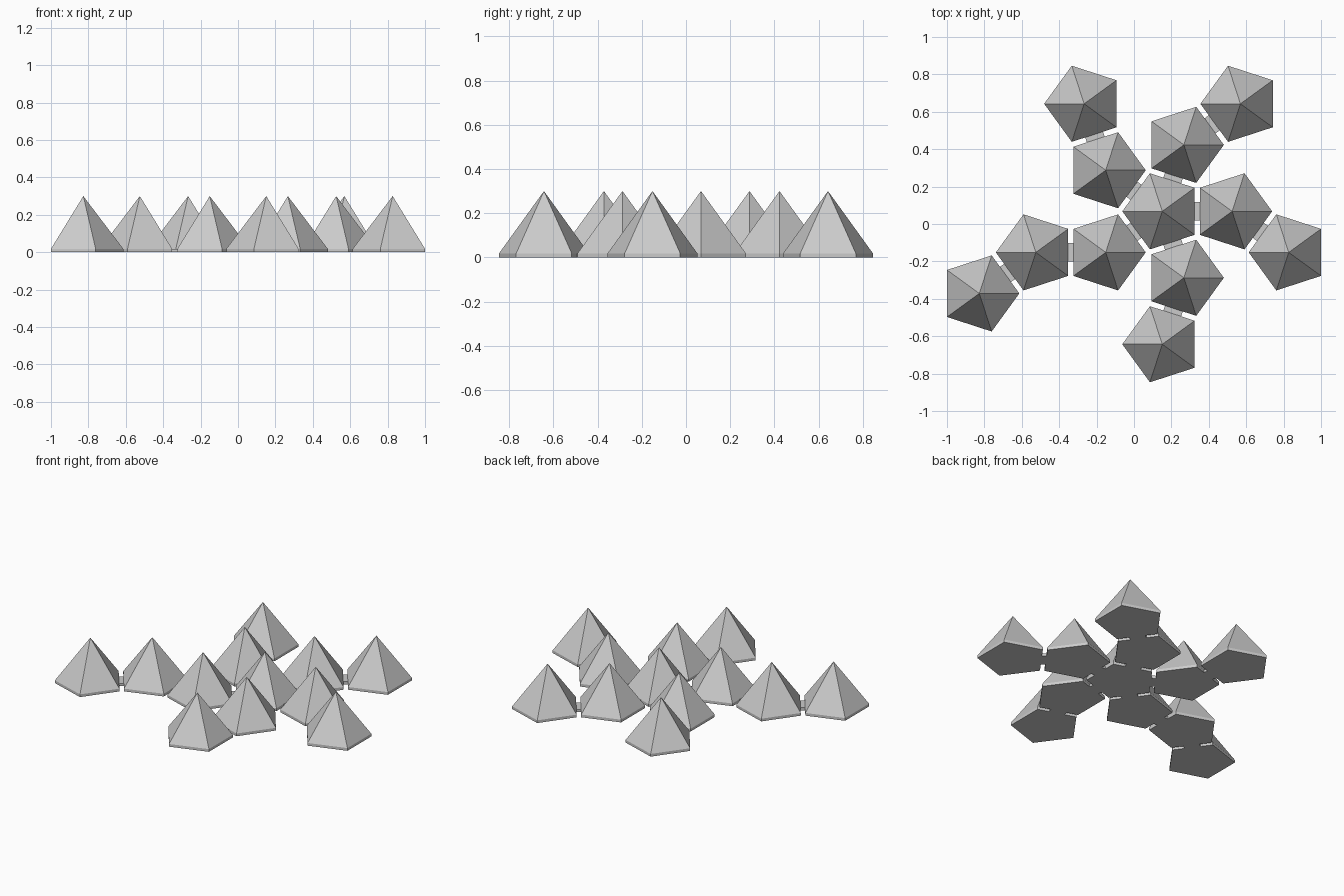
import bpy
import bmesh
from math import cos, sin, radians
from mathutils import Matrix, Vector

cube = bpy.data.objects.get("Cube")
if cube:
    bpy.data.objects.remove(cube, do_unlink=True)

APOTHEM = 0.173
RADIUS = APOTHEM / cos(radians(36))
STEP = (2 - 2 * APOTHEM) / 4.427   # distance between neighbouring centres
RIM = 0.018
HEIGHT = 0.3
HINGE_WIDTH = 0.1

grey = bpy.data.materials.new("light grey")
grey.use_nodes = True
colour = (0.6, 0.6, 0.6, 1)
grey.diffuse_color = colour
grey.node_tree.nodes["Principled BSDF"].inputs["Base Color"].default_value = colour


def add_object(name, bm, matrix):
    bmesh.ops.recalc_face_normals(bm, faces=bm.faces)
    mesh = bpy.data.meshes.new(name)
    bm.to_mesh(mesh)
    bm.free()
    mesh.materials.append(grey)
    obj = bpy.data.objects.new(name, mesh)
    obj.matrix_world = matrix
    bpy.context.collection.objects.link(obj)


def pyramid(centre, turn):
    """Five-sided pyramid on a thin upright rim, first corner along turn."""
    bm = bmesh.new()
    corners = [Vector((cos(radians(72 * i)), sin(radians(72 * i)), 0)) * RADIUS
               for i in range(5)]
    low = [bm.verts.new(c) for c in corners]
    high = [bm.verts.new(c + Vector((0, 0, RIM))) for c in corners]
    apex = bm.verts.new((0, 0, HEIGHT))
    bm.faces.new(low)
    for i in range(5):
        j = (i + 1) % 5
        bm.faces.new((low[i], low[j], high[j], high[i]))
        bm.faces.new((high[i], high[j], apex))
    add_object("pyramid", bm,
               Matrix.Translation(centre) @ Matrix.Rotation(radians(turn), 4, "Z"))


def hinge(start, end, angle):
    """Small flat tab bridging the gap between two pyramids."""
    bm = bmesh.new()
    bmesh.ops.create_cube(bm, size=1)
    bmesh.ops.scale(bm, verts=bm.verts,
                    vec=(STEP - 2 * APOTHEM, HINGE_WIDTH, RIM))
    middle = (start + end) / 2 + Vector((0, 0, RIM / 2))
    add_object("hinge_tab", bm,
               Matrix.Translation(middle) @ Matrix.Rotation(radians(angle), 4, "Z"))


def grow(start, angle, turn):
    """Add a neighbour in the given direction and the tab that joins it."""
    end = start + Vector((cos(radians(angle)), sin(radians(angle)), 0)) * STEP
    pyramid(end, turn)
    hinge(start, end, angle)
    return end


# Centre pyramid, a ring of five, an outer pyramid on each, one extra at the end
centre = Vector((-1 + APOTHEM + 2.618 * STEP, 0.1815 * STEP, 0))
pyramid(centre, 180)
for angle in range(0, 360, 72):
    inner = grow(centre, angle, 0)
    outward = angle - 36
    outer = grow(inner, outward, 180)
    if outward == 180:
        grow(outer, 216, 0)
